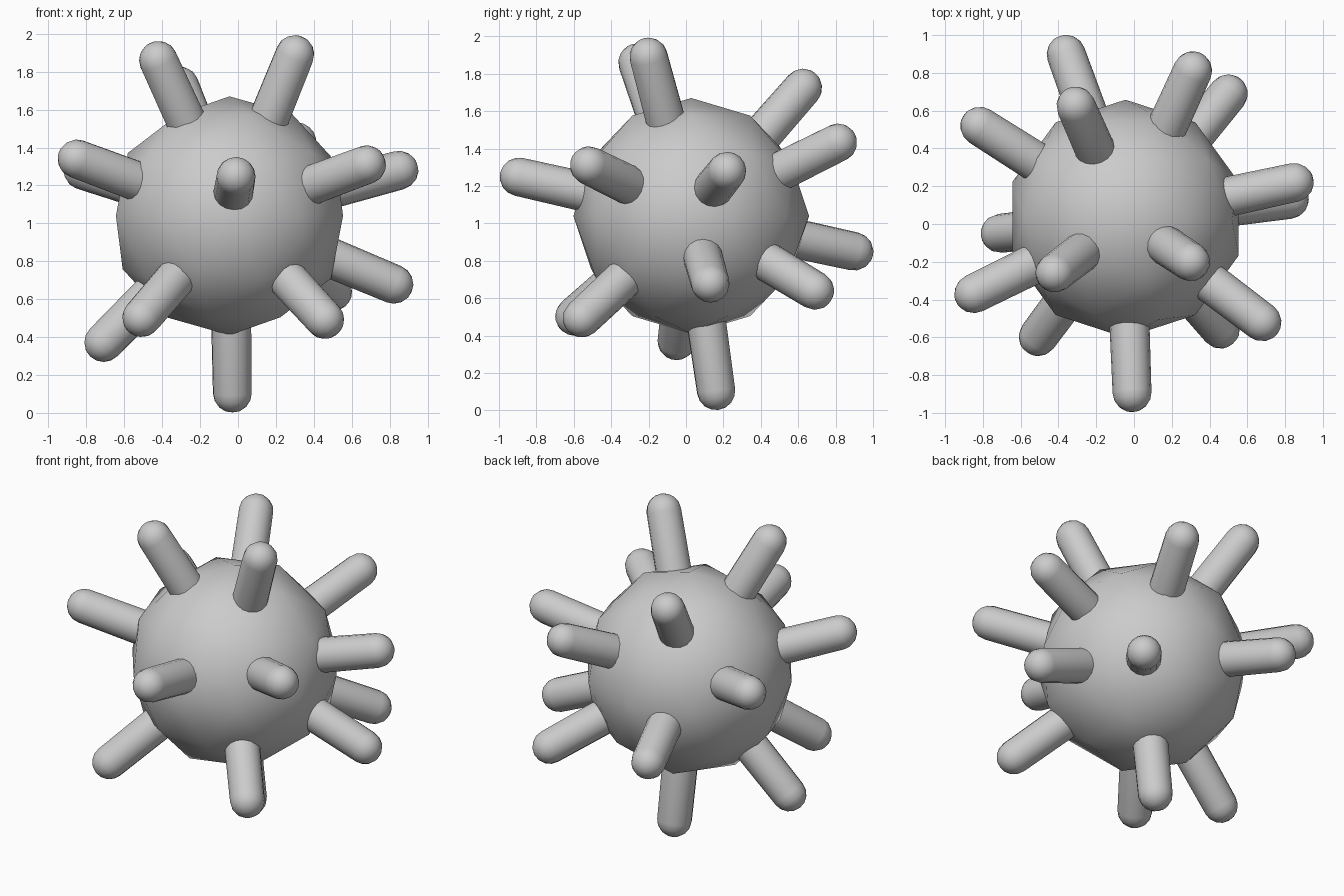
import bpy, bmesh
from mathutils import Vector, Matrix

if "Cube" in bpy.data.objects:
    bpy.data.objects.remove(bpy.data.objects["Cube"])

CENTRE = Vector((-0.045, 0.028, 1.04))
BODY_R = 0.63
ROD_R = 0.103      # radius at the rounded end
BASE_R = 0.107     # radius at the buried end
REACH = 0.945      # body centre to middle of the rounded end
ROOT = 0.45        # body centre to buried end


def smooth_object(name, bm):
    for f in bm.faces:
        f.smooth = True
    mesh = bpy.data.meshes.new(name)
    bm.to_mesh(mesh)
    bm.free()
    obj = bpy.data.objects.new(name, mesh)
    bpy.context.collection.objects.link(obj)
    return obj


def rod_mesh():
    """Round-ended rod along +z, origin at the body centre."""
    bm = bmesh.new()
    bmesh.ops.create_uvsphere(bm, u_segments=16, v_segments=8, radius=ROD_R)
    bmesh.ops.delete(bm, geom=[v for v in bm.verts if v.co.z < -0.001], context='VERTS')
    rim = [e for e in bm.edges if e.is_boundary]
    new = bmesh.ops.extrude_edge_only(bm, edges=rim)["geom"]
    for v in (g for g in new if isinstance(g, bmesh.types.BMVert)):
        v.co *= BASE_R / ROD_R
        v.co.z = ROOT - REACH
    bmesh.ops.translate(bm, verts=bm.verts, vec=(0, 0, REACH))
    bmesh.ops.recalc_face_normals(bm, faces=bm.faces)
    return bm


# Round body
body = bmesh.new()
bmesh.ops.create_icosphere(body, subdivisions=2, radius=BODY_R)
smooth_object("body", body).location = CENTRE

# Spikes: where the middle of each rounded end sits
ENDS = [
    (-0.42, -0.26, 1.86), (0.30, -0.20, 1.89), (-0.31, 0.63, 1.73),   # top
    (0.31, 0.81, 1.43), (0.85, 0.22, 1.28), (0.68, -0.52, 1.31),      # upper ring
    (-0.01, -0.90, 1.25), (-0.85, -0.37, 1.34), (-0.82, 0.52, 1.28),
    (-0.36, 0.90, 0.85), (0.50, 0.69, 0.64), (0.82, 0.13, 0.68),      # lower ring
    (0.46, -0.56, 0.49), (-0.51, -0.60, 0.50), (-0.71, -0.05, 0.37),
    (-0.03, 0.16, 0.11),                                             # bottom
]
for i, end in enumerate(ENDS, 1):
    spike = smooth_object(f"spike_{i}", rod_mesh())
    turn = (Vector(end) - CENTRE).to_track_quat('Z', 'Y').to_matrix().to_4x4()
    spike.matrix_world = Matrix.Translation(CENTRE) @ turn
